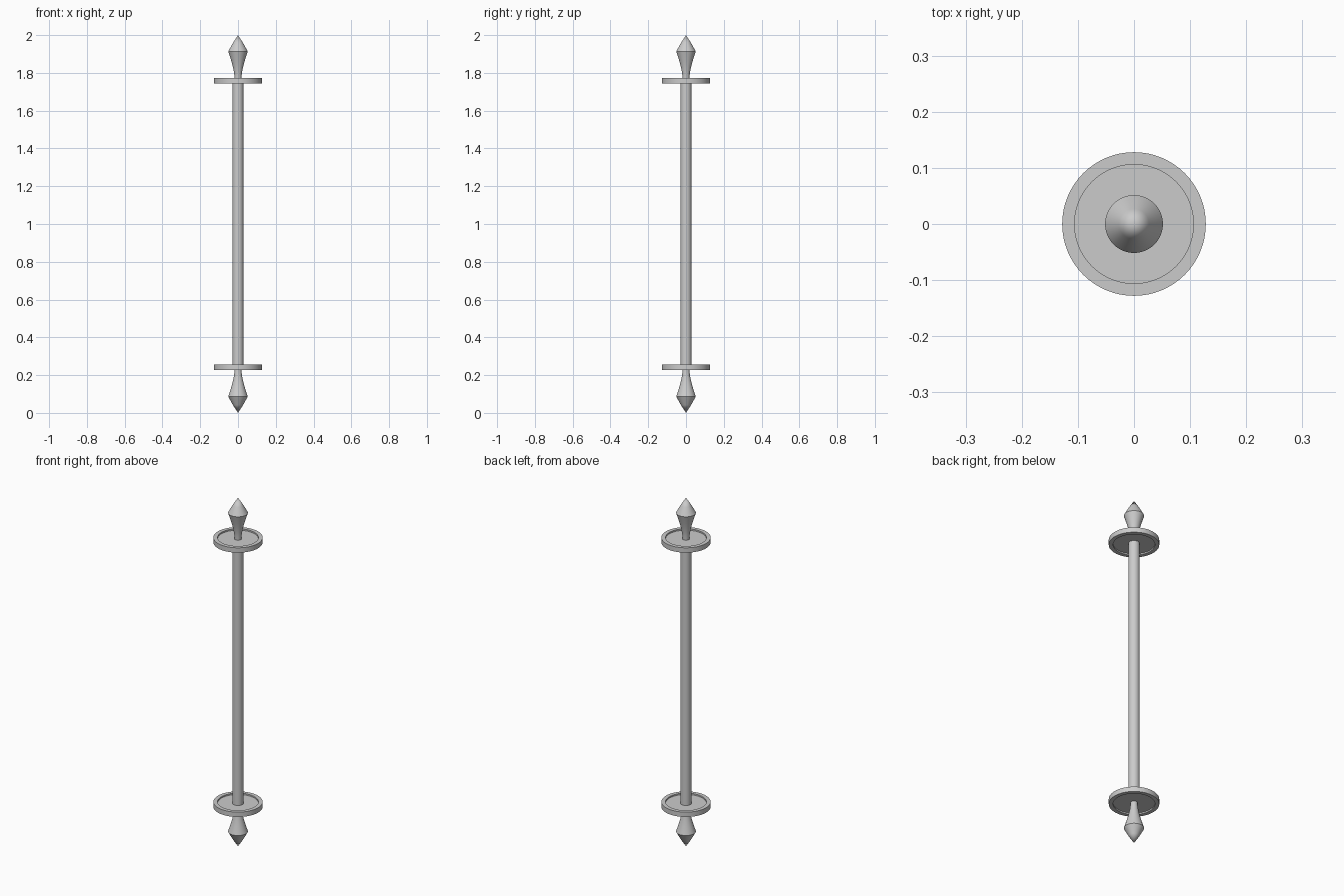
import bpy, bmesh, math

if "Cube" in bpy.data.objects:
    bpy.data.objects.remove(bpy.data.objects["Cube"])

def lathe(name, profile, flip=False, steps=64):
    """Revolve (radius, height) points about z; heights are measured from z = 1."""
    s = -1 if flip else 1
    bm = bmesh.new()
    vs = [bm.verts.new((r, 0, 1 + s * h)) for r, h in profile]
    es = [bm.edges.new(p) for p in zip(vs, vs[1:])]
    bmesh.ops.spin(bm, geom=vs + es, cent=(0, 0, 0), axis=(0, 0, 1),
                   angle=2 * math.pi, steps=steps)
    bmesh.ops.remove_doubles(bm, verts=bm.verts[:], dist=1e-5)
    bmesh.ops.recalc_face_normals(bm, faces=bm.faces[:])
    me = bpy.data.meshes.new(name)
    bm.to_mesh(me)
    bm.free()
    ob = bpy.data.objects.new(name, me)
    bpy.context.collection.objects.link(ob)
    bpy.ops.object.select_all(action='DESELECT')
    ob.select_set(True)
    bpy.context.view_layer.objects.active = ob
    bpy.ops.object.shade_smooth_by_angle(angle=math.radians(30))
    return ob

# Central rod, ending inside the recessed discs
lathe("rod", [(0, -0.752), (0.029, -0.752), (0.029, 0.752), (0, 0.752)])

# Disc with a raised rim on both faces
disc = [(0, 0.752), (0.106, 0.752), (0.106, 0.744), (0.128, 0.744),
        (0.128, 0.772), (0.106, 0.772), (0.106, 0.764), (0, 0.764)]

# Flared neck rising to a pointed tip
finial = [(0, 0.764), (0.018, 0.764), (0.019, 0.785), (0.0225, 0.81),
          (0.029, 0.84), (0.0375, 0.87), (0.046, 0.897), (0.0515, 0.914),
          (0.027, 0.958), (0, 1.0)]

for side, flip in (("upper", False), ("lower", True)):
    lathe(side + "_disc", disc, flip)
    lathe(side + "_finial", finial, flip)
